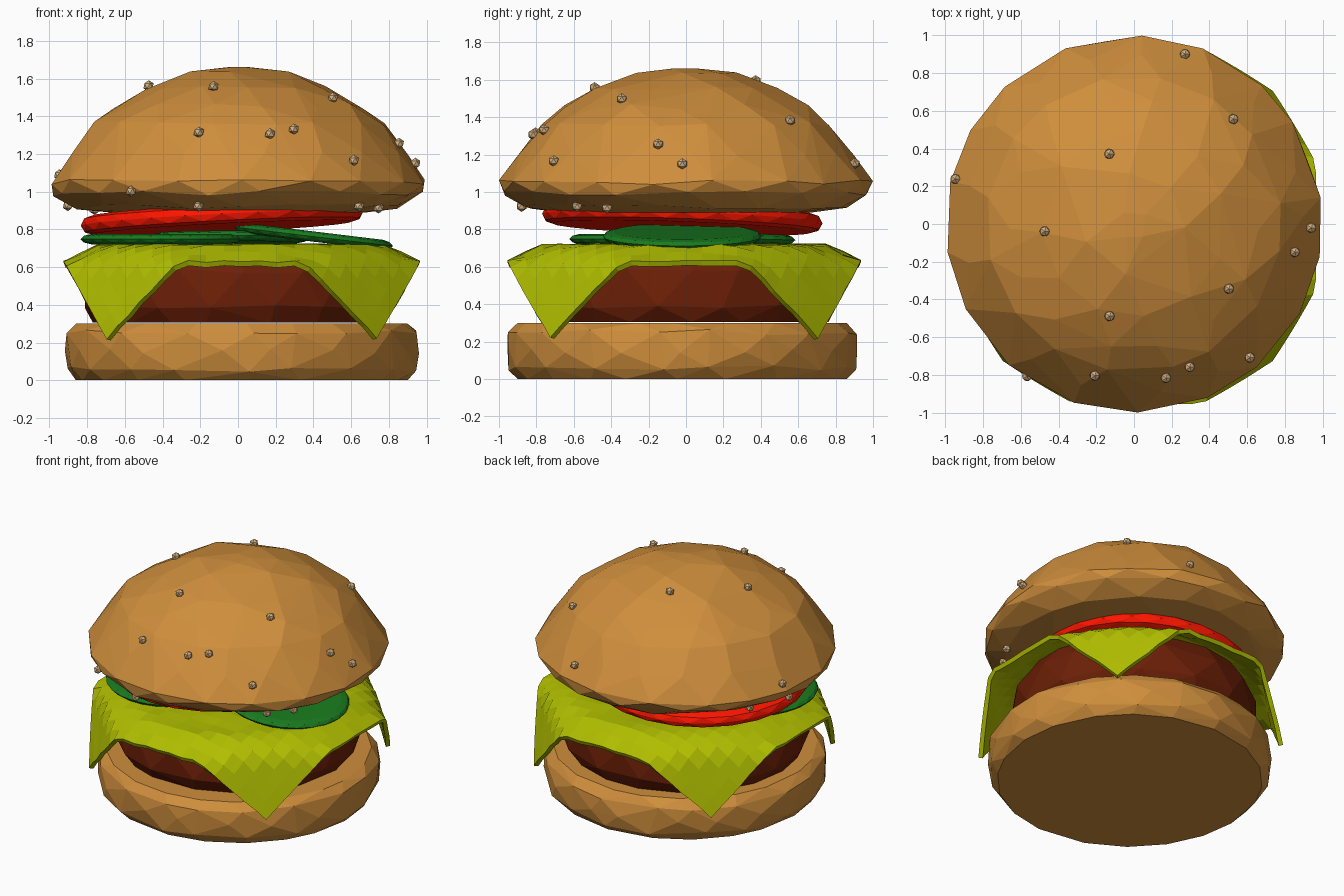
import bpy, bmesh, math, random
from mathutils import Vector

if "Cube" in bpy.data.objects:
    bpy.data.objects.remove(bpy.data.objects["Cube"])

random.seed(4)


def material(name, rgb):
    m = bpy.data.materials.new(name)
    m.diffuse_color = (*rgb, 1)
    m.use_nodes = True
    m.node_tree.nodes["Principled BSDF"].inputs["Base Color"].default_value = m.diffuse_color
    return m


BUN = material("toasted bun", (0.62, 0.27, 0.045))
MEAT = material("cooked meat", (0.15, 0.014, 0.002))
LEAF = material("lettuce green", (0.44, 0.52, 0.0))
PICKLE = material("pickle green", (0.01, 0.2, 0.014))
TOMATO = material("tomato red", (1.0, 0.008, 0.0))
SEED = material("sesame", (0.66, 0.44, 0.22))


def finish(bm, name, mat, loc=(0, 0, 0), rot=(0, 0, 0)):
    mesh = bpy.data.meshes.new(name)
    bm.to_mesh(mesh)
    bm.free()
    mesh.materials.append(mat)
    ob = bpy.data.objects.new(name, mesh)
    ob.location, ob.rotation_euler = loc, rot
    bpy.context.collection.objects.link(ob)
    return ob


def faceted(name, mat, rings, jitter=0.0, loc=(0, 0, 0), rot=(0, 0, 0)):
    """Convex low-poly round: hull of staggered rings (radius, z, count)."""
    bm = bmesh.new()
    for i, (r, z, n) in enumerate(rings):
        end = i in (0, len(rings) - 1)
        for k in range(n):
            a = (k + 0.5 * (i % 2) + random.uniform(-jitter, jitter)) * math.tau / n
            dz = 0 if end else random.uniform(-jitter, jitter) * 0.08
            bm.verts.new((r * math.cos(a), r * math.sin(a), z + dz))
    bmesh.ops.convex_hull(bm, input=bm.verts)
    loose = [v for v in bm.verts if not v.link_faces]
    bmesh.ops.delete(bm, geom=loose, context='VERTS')
    bmesh.ops.dissolve_limit(bm, angle_limit=0.03, verts=bm.verts, edges=bm.edges)
    bmesh.ops.recalc_face_normals(bm, faces=bm.faces)
    return finish(bm, name, mat, loc, rot)


# Buns and patty
faceted("bottom_bun", BUN, [(0.88, 0, 20), (0.93, 0.06, 18), (0.94, 0.15, 18),
                            (0.935, 0.25, 18), (0.88, 0.3, 20)], 0.2, (0.02, -0.02, 0))
faceted("patty", MEAT, [(0.77, 0.305, 18), (0.82, 0.39, 16), (0.81, 0.58, 16),
                        (0.74, 0.69, 18)], 0.15)
TOP = [(0.68, 0.89, 18), (0.86, 0.92, 18), (0.98, 0.99, 18), (1.0, 1.05, 18),
       (0.9, 1.2, 17), (0.785, 1.36, 16), (0.66, 1.455, 14), (0.49, 1.55, 11),
       (0.27, 1.625, 7), (0.08, 1.66, 4)]
top_bun = faceted("top_bun", BUN, TOP, 0.18)

# Square lettuce leaf, its four corners folded down
bm = bmesh.new()
bmesh.ops.create_grid(bm, x_segments=20, y_segments=20, size=0.945)
for v in bm.verts:
    x, y = v.co.x, v.co.y
    d = max(0, (abs(x) + abs(y) - 1.28) / math.sqrt(2))
    pull = (d * 0.75 - 0.12 * d * (0.43 - d)) / math.sqrt(2)
    x -= math.copysign(pull, x)
    y -= math.copysign(pull, y)
    edge = max(0, min(0.18, math.hypot(x, y) - 0.77))
    z = 0.72 - edge * 0.5 - d * 0.95 + random.uniform(-0.006, 0.006)
    v.co = (x + 0.02, y - 0.01, z)
leaf = finish(bm, "lettuce", LEAF)
sol = leaf.modifiers.new("thickness", 'SOLIDIFY')
sol.thickness, sol.offset = 0.03, -1

# Pickle slices
DISC = [(0.37, -0.027, 24), (0.41, -0.018, 24), (0.425, 0, 24), (0.41, 0.018, 24), (0.37, 0.027, 24)]
for i, (loc, rot) in enumerate([((0.4, -0.02, 0.762), (0, 0.12, 0)),
                                ((-0.41, -0.2, 0.748), (0, 0, 0)),
                                ((-0.05, 0.16, 0.755), (-0.03, 0, 0))]):
    faceted(f"pickle_{i + 1}", PICKLE, DISC, 0, loc, rot)

# Tomato slice
faceted("tomato", TOMATO, [(0.69, -0.05, 24), (0.735, -0.035, 24), (0.75, 0, 24),
                           (0.735, 0.035, 24), (0.69, 0.05, 24)], 0,
        (-0.085, -0.02, 0.857), (-0.035, -0.05, 0))

# Sesame seeds, snapped to the bun surface
SEEDS = [(-0.95, 0.24, 1.09), (-0.13, 0.37, 1.59), (0.27, 0.9, 1.15), (0.52, 0.55, 1.37),
         (-0.47, -0.04, 1.55), (0.94, -0.02, 1.15), (0.86, -0.15, 1.26), (0.5, -0.34, 1.49),
         (-0.13, -0.49, 1.56), (0.6, -0.69, 1.15), (0.3, -0.77, 1.34), (0.17, -0.82, 1.31),
         (-0.21, -0.81, 1.32), (-0.57, -0.81, 1.0), (-0.21, -0.87, 0.94),
         (0.74, -0.42, 0.93), (0.64, -0.58, 0.93), (-0.9, 0.1, 0.93), (-0.76, 0.35, 0.91)]
bpy.context.view_layer.update()
bm = bmesh.new()
for p in SEEDS:
    hit, spot, normal, _ = top_bun.closest_point_on_mesh(Vector(p))
    res = bmesh.ops.create_icosphere(bm, subdivisions=1, radius=0.03)
    bmesh.ops.translate(bm, verts=res["verts"], vec=spot + normal * 0.012)
finish(bm, "sesame_seeds", SEED)
